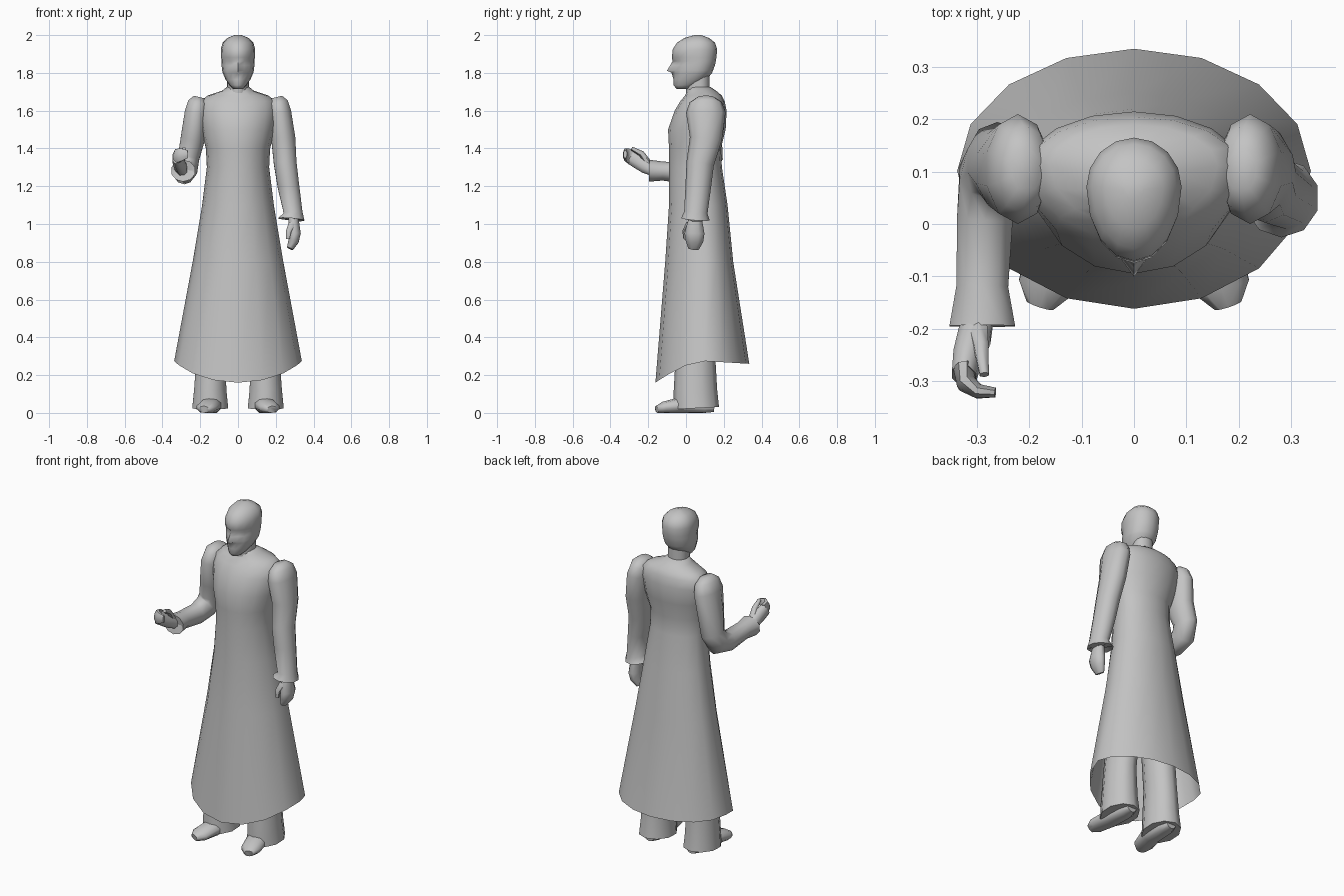
import bpy, bmesh, math
from mathutils import Vector

if "Cube" in bpy.data.objects:
    bpy.data.objects.remove(bpy.data.objects["Cube"], do_unlink=True)

GREY = (0.55, 0.55, 0.55, 1)
grey = bpy.data.materials.new("plain grey")
grey.use_nodes = True
grey.diffuse_color = GREY
grey.node_tree.nodes["Principled BSDF"].inputs["Base Color"].default_value = GREY


def skin(name, rings, open_start=False):
    """Bridge equal rings of points into one smooth-shaded object."""
    bm = bmesh.new()
    loops = [[bm.verts.new(point) for point in ring] for ring in rings]
    for low, high in zip(loops, loops[1:]):
        for i in range(len(low)):
            bm.faces.new((low[i - 1], low[i], high[i], high[i - 1]))
    if not open_start:
        bm.faces.new(loops[0])
    bm.faces.new(loops[-1])
    bmesh.ops.recalc_face_normals(bm, faces=bm.faces)
    mesh = bpy.data.meshes.new(name)
    bm.to_mesh(mesh)
    bm.free()
    mesh.materials.append(grey)
    obj = bpy.data.objects.new(name, mesh)
    bpy.context.collection.objects.link(obj)
    bpy.ops.object.select_all(action='DESELECT')
    obj.select_set(True)
    bpy.context.view_layer.objects.active = obj
    bpy.ops.object.shade_smooth_by_angle(angle=math.radians(60))


def oval(height, half, front, back, share=0.6, sides=16):
    """Level ring, widest at a given share of the way from front to back."""
    middle = front + (back - front) * share
    ring = []
    for i in range(sides):
        angle = math.tau * i / sides
        s = math.sin(angle)
        depth = back - middle if s > 0 else middle - front
        ring.append(Vector((half * math.cos(angle), middle + depth * s, height)))
    return ring


def at(x, y, z, wide, deep):
    """One station of a limb: its centre and its two radii."""
    return Vector((x, y, z)), wide, deep


def limb(name, stations, across=Vector((1, 0, 0)), sides=10, mirror=False):
    """Loft ovals square to a path; wide is measured along across."""
    centres = [station[0] for station in stations]
    rings = []
    for k, (centre, wide, deep) in enumerate(stations):
        along = centres[min(k + 1, len(centres) - 1)] - centres[max(k - 1, 0)]
        along.normalize()
        side = (across - along * across.dot(along)).normalized()
        up = along.cross(side)
        ring = []
        for i in range(sides):
            angle = math.tau * (i + 0.5) / sides
            point = centre + side * wide * math.cos(angle) + up * deep * math.sin(angle)
            point.z = max(point.z, 0)
            if mirror:
                point.x = -point.x
            ring.append(point)
        rings.append(ring)
    skin(name, rings)


# Long coat, with a hem that dips towards the front
hem = oval(height=0.28, half=0.338, front=-0.162, back=0.335, share=0.53)
for point in hem:
    forward = max(0, (0.1 - point.y) / 0.262)
    point.z -= 0.12 * forward ** 1.5 + 0.06 * max(0, point.y)
skin("long_coat", [
    hem,
    oval(height=0.8, half=0.24, front=-0.11, back=0.25),
    oval(height=1.1, half=0.19, front=-0.09, back=0.22),
    oval(height=1.3, half=0.165, front=-0.09, back=0.19),
    oval(height=1.4, half=0.17, front=-0.09, back=0.185),
    oval(height=1.5, half=0.195, front=-0.095, back=0.21),
    oval(height=1.6, half=0.21, front=-0.06, back=0.215),
    oval(height=1.65, half=0.2, front=-0.03, back=0.205),
    oval(height=1.68, half=0.16, front=-0.005, back=0.19),
    oval(height=1.705, half=0.085, front=0.005, back=0.16),
    oval(height=1.725, half=0.06, front=0.01, back=0.13),
], open_start=True)

# Neck
skin("neck", [oval(height=level, half=0.057, front=0, back=0.125) for level in (1.66, 1.82)])


def face_ring(height, half, front, back, nose=0, socket=0):
    """Head ring whose front point juts out and whose eye points sink in."""
    ring = oval(height, half, front, back)
    foremost = min(range(len(ring)), key=lambda i: ring[i].y)
    ring[foremost].y -= nose
    for i in (foremost - 1, foremost + 1):
        ring[i].y += socket
    return ring


# Head, from chin to crown
skin("head", [
    face_ring(height=1.715, half=0.026, front=-0.05, back=0.02),
    face_ring(height=1.735, half=0.045, front=-0.066, back=0.06),
    face_ring(height=1.765, half=0.066, front=-0.066, back=0.11),
    face_ring(height=1.8, half=0.081, front=-0.066, back=0.138, nose=0.01),
    face_ring(height=1.812, half=0.084, front=-0.066, back=0.143, nose=0.035),
    face_ring(height=1.84, half=0.087, front=-0.064, back=0.153, nose=0.02, socket=0.005),
    face_ring(height=1.862, half=0.088, front=-0.063, back=0.158, nose=0.008, socket=0.014),
    face_ring(height=1.882, half=0.089, front=-0.075, back=0.161),
    face_ring(height=1.925, half=0.091, front=-0.07, back=0.165),
    face_ring(height=1.96, half=0.081, front=-0.048, back=0.153),
    face_ring(height=1.985, half=0.056, front=-0.008, back=0.122),
    face_ring(height=2, half=0.018, front=0.045, back=0.08),
])

# Trouser legs and shoes
for word, mirror in (("left", False), ("right", True)):
    limb(word + "_trouser_leg", [
        at(x=0.147, y=0.055, z=0.025, wide=0.1, deep=0.12),
        at(x=0.147, y=0.05, z=0.12, wide=0.09, deep=0.115),
        at(x=0.143, y=0.05, z=0.3, wide=0.08, deep=0.105),
        at(x=0.09, y=0.06, z=0.9, wide=0.08, deep=0.1),
    ], mirror=mirror)
    limb(word + "_shoe", [
        at(x=0.14, y=0.15, z=0.03, wide=0.03, deep=0.025),
        at(x=0.14, y=0.1, z=0.033, wide=0.05, deep=0.04),
        at(x=0.145, y=-0.03, z=0.04, wide=0.06, deep=0.044),
        at(x=0.168, y=-0.12, z=0.027, wide=0.056, deep=0.032),
        at(x=0.18, y=-0.155, z=0.018, wide=0.028, deep=0.019),
    ], mirror=mirror)

# Sleeves: the left hangs down, the right is bent forward
shoulder = [
    at(x=0.205, y=0.105, z=1.672, wide=0.03, deep=0.045),
    at(x=0.212, y=0.105, z=1.645, wide=0.055, deep=0.085),
    at(x=0.222, y=0.105, z=1.59, wide=0.063, deep=0.105),
    at(x=0.24, y=0.105, z=1.45, wide=0.067, deep=0.085),
]
limb("left_sleeve", shoulder + [
    at(x=0.25, y=0.075, z=1.32, wide=0.063, deep=0.073),
    at(x=0.267, y=0.065, z=1.2, wide=0.06, deep=0.068),
    at(x=0.292, y=0.052, z=1.06, wide=0.052, deep=0.062),
    at(x=0.282, y=0.05, z=1.025, wide=0.073, deep=0.076),
    at(x=0.29, y=0.05, z=1.035, wide=0.04, deep=0.05),
])
limb("right_sleeve", shoulder + [
    at(x=0.262, y=0.12, z=1.35, wide=0.06, deep=0.075),
    at(x=0.275, y=0.09, z=1.29, wide=0.062, deep=0.073),
    at(x=0.285, y=0.01, z=1.268, wide=0.056, deep=0.058),
    at(x=0.29, y=-0.12, z=1.28, wide=0.052, deep=0.05),
    at(x=0.29, y=-0.195, z=1.282, wide=0.066, deep=0.058),
    at(x=0.29, y=-0.18, z=1.282, wide=0.04, deep=0.04),
], mirror=True)

# Left hand, relaxed
limb("left_palm", [
    at(x=0.292, y=0.05, z=1.05, wide=0.027, deep=0.033),
    at(x=0.3, y=0.045, z=0.95, wide=0.035, deep=0.057),
    at(x=0.294, y=0.045, z=0.91, wide=0.03, deep=0.05),
    at(x=0.275, y=0.04, z=0.87, wide=0.018, deep=0.03),
], sides=8)
limb("left_thumb", [
    at(x=0.285, y=0.02, z=1, wide=0.02, deep=0.02),
    at(x=0.268, y=-0.004, z=0.96, wide=0.016, deep=0.016),
    at(x=0.264, y=-0.004, z=0.92, wide=0.01, deep=0.01),
], sides=6)

# Right hand, raised with curled fingers
limb("right_palm", [
    at(x=0.295, y=-0.17, z=1.28, wide=0.03, deep=0.03),
    at(x=0.305, y=-0.215, z=1.305, wide=0.034, deep=0.04),
    at(x=0.318, y=-0.255, z=1.335, wide=0.03, deep=0.045),
    at(x=0.325, y=-0.29, z=1.355, wide=0.025, deep=0.043),
], sides=8, mirror=True)
limb("right_fingers", [
    at(x=0.325, y=-0.275, z=1.352, wide=0.043, deep=0.022),
    at(x=0.32, y=-0.305, z=1.362, wide=0.04, deep=0.02),
    at(x=0.297, y=-0.32, z=1.368, wide=0.035, deep=0.015),
    at(x=0.265, y=-0.322, z=1.37, wide=0.022, deep=0.01),
], across=Vector((0, 0, 1)), sides=8, mirror=True)
limb("right_thumb", [
    at(x=0.298, y=-0.2, z=1.32, wide=0.02, deep=0.02),
    at(x=0.292, y=-0.235, z=1.372, wide=0.016, deep=0.016),
    at(x=0.286, y=-0.288, z=1.4, wide=0.01, deep=0.01),
], sides=6, mirror=True)
